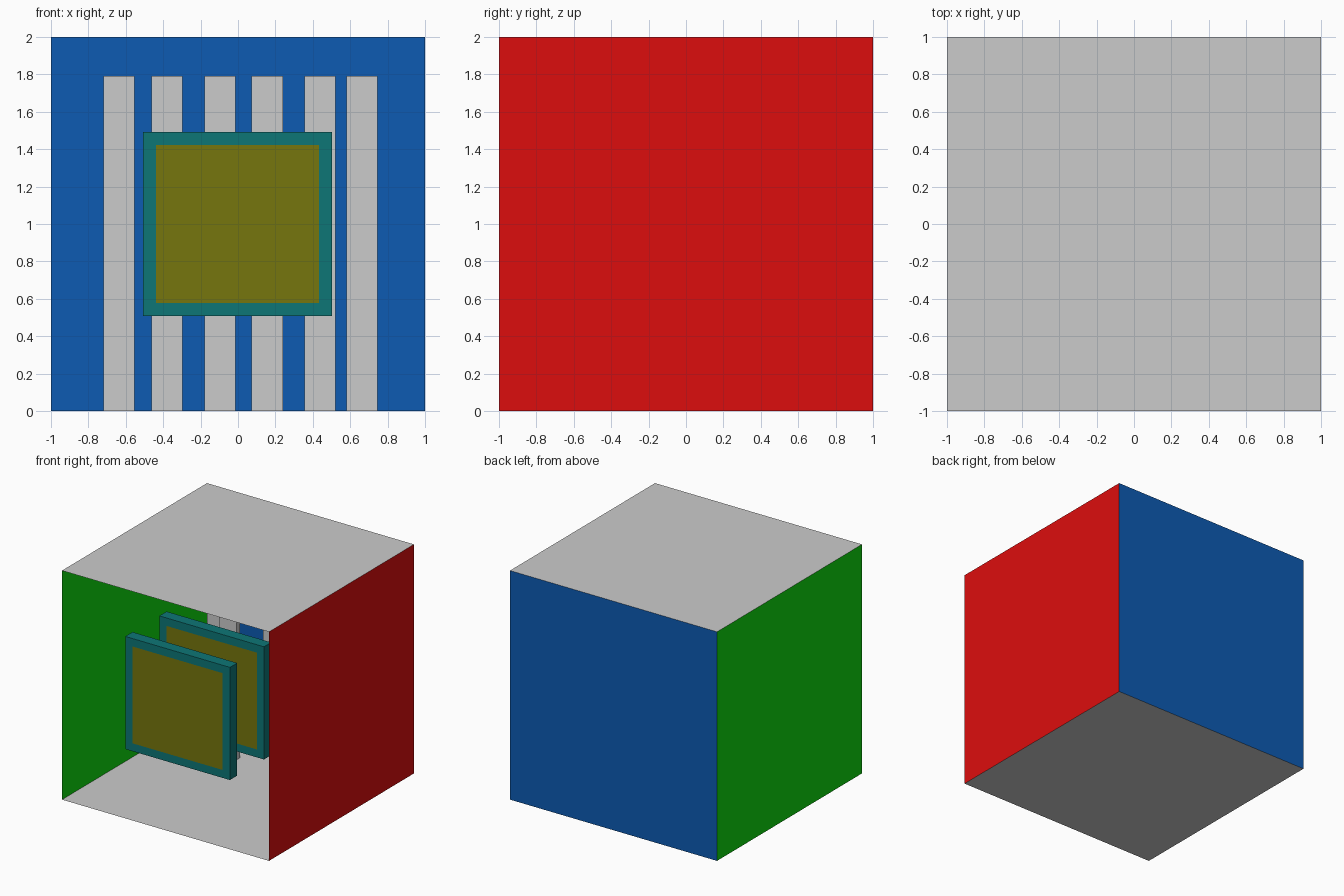
import bpy, bmesh
from mathutils import Vector

if "Cube" in bpy.data.objects:
    bpy.data.objects.remove(bpy.data.objects["Cube"])


def material(name, rgb):
    m = bpy.data.materials.new(name)
    m.diffuse_color = (*rgb, 1)
    m.use_nodes = True
    m.node_tree.nodes["Principled BSDF"].inputs["Base Color"].default_value = m.diffuse_color
    return m


RED = material("red", (0.72, 0.004, 0.004))
GREEN = material("green", (0.004, 0.72, 0.004))
BLUE = material("blue", (0.004, 0.105, 0.45))
TEAL = material("teal", (0.004, 0.18, 0.18))
OLIVE = material("olive", (0.18, 0.18, 0.004))


def add(name, bm, mats=()):
    mesh = bpy.data.meshes.new(name)
    bm.to_mesh(mesh)
    bm.free()
    for m in mats:
        mesh.materials.append(m)
    ob = bpy.data.objects.new(name, mesh)
    bpy.context.collection.objects.link(ob)
    return ob


def sheet(name, centre, u, v, mats=()):
    """Flat square spanning centre +-u +-v."""
    c, u, v = Vector(centre), Vector(u), Vector(v)
    bm = bmesh.new()
    bm.faces.new([bm.verts.new(c + a * u + b * v)
                  for a, b in ((-1, -1), (1, -1), (1, 1), (-1, 1))])
    return add(name, bm, mats)


def box(lo, hi):
    bm = bmesh.new()
    bmesh.ops.create_cube(bm, size=1)
    lo, hi = Vector(lo), Vector(hi)
    bmesh.ops.scale(bm, vec=hi - lo, verts=bm.verts)
    bmesh.ops.translate(bm, vec=(lo + hi) / 2, verts=bm.verts)
    return bm


# Open-fronted room made of thin sheets, normals facing inward
X, Y, Z = (1, 0, 0), (0, 1, 0), (0, 0, 1)
sheet("floor", (0, 0, 0), X, Y)
sheet("ceiling", (0, 0, 2), Y, X)
sheet("back_wall", (0, 1, 1), X, Z, [BLUE])
sheet("left_wall", (-1, 0, 1), Y, Z, [GREEN])
sheet("right_wall", (1, 0, 1), Z, Y, [RED])

# Two staggered rows of thin upright slats
for row, y, lefts in (("rear", 0.60, (-0.72, -0.18, 0.355)),
                      ("front", 0.40, (-0.463, 0.073, 0.58))):
    for i, x in enumerate(lefts):
        add(f"{row}_slat_{i + 1}", box((x, y, 0), (x + 0.167, y + 0.05, 1.79)))

# Two floating panels, each with an inset coloured front
for i, y in enumerate((-0.83, -0.36)):
    bm = box((-0.508, y, 0.508), (0.503, y + 0.1, 1.492))
    bm.normal_update()
    front = next(f for f in bm.faces if f.normal.y < -0.9)
    bmesh.ops.inset_region(bm, faces=[front], thickness=0.098)
    front.material_index = 1
    add(f"panel_{i + 1}", bm, [TEAL, OLIVE])
